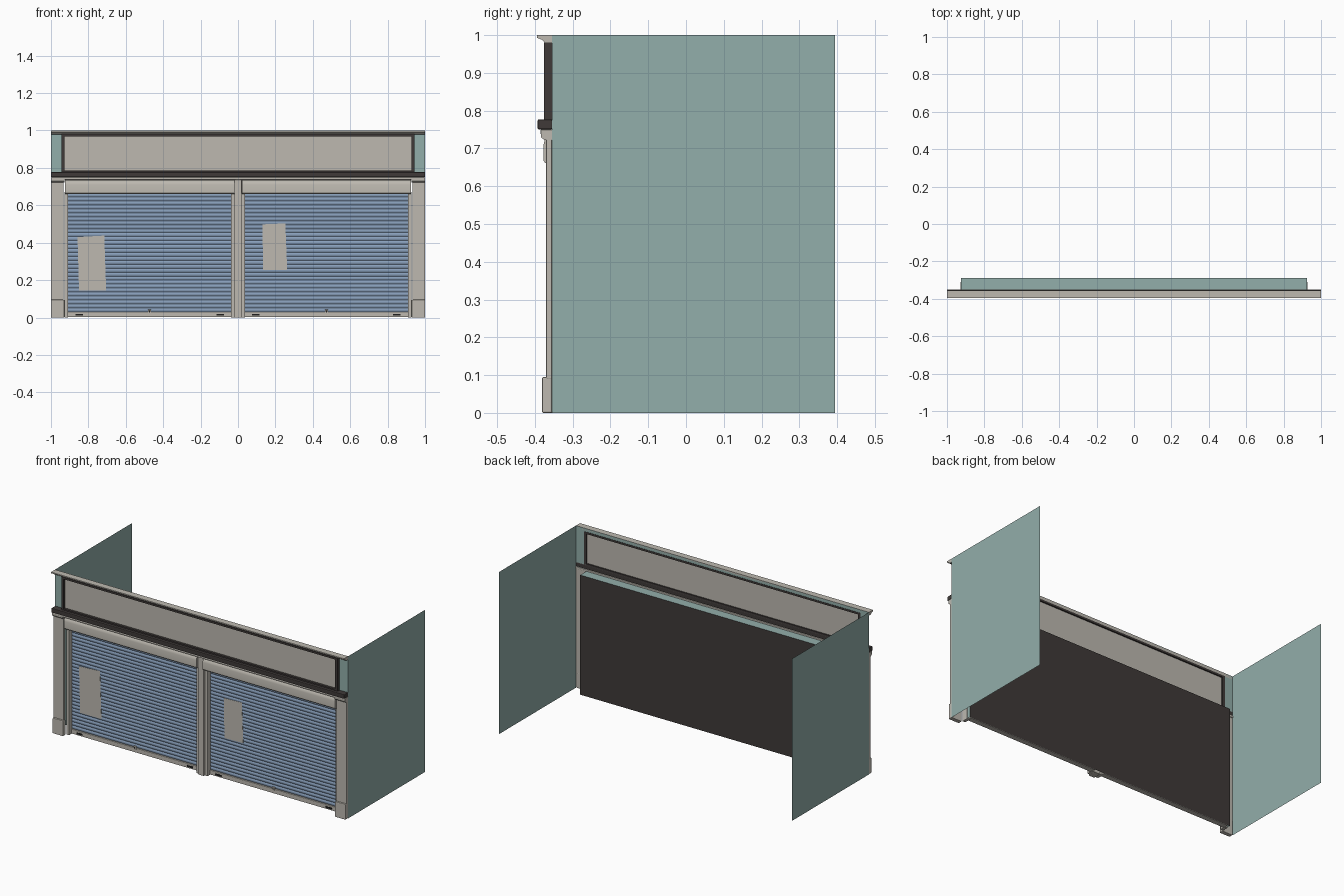
import bpy, bmesh, math

if "Cube" in bpy.data.objects:
    bpy.data.objects.remove(bpy.data.objects["Cube"])


def material(name, rgb):
    m = bpy.data.materials.new(name)
    m.diffuse_color = (*rgb, 1)
    m.use_nodes = True
    m.node_tree.nodes["Principled BSDF"].inputs["Base Color"].default_value = m.diffuse_color
    return m


STONE = material("warm_grey", (0.51, 0.485, 0.435))
TEAL = material("teal_wall", (0.29, 0.425, 0.405))
BLUE = material("shutter_blue", (0.25, 0.35, 0.50))
DARK = material("charcoal", (0.05, 0.042, 0.04))
BLACK = material("slot_black", (0.012, 0.012, 0.012))


def make(name, verts, faces, mat, closed=True):
    me = bpy.data.meshes.new(name)
    me.from_pydata(verts, [], faces)
    if closed:
        bm = bmesh.new()
        bm.from_mesh(me)
        bmesh.ops.recalc_face_normals(bm, faces=bm.faces)
        bm.to_mesh(me)
        bm.free()
    me.materials.append(mat)
    ob = bpy.data.objects.new(name, me)
    bpy.context.collection.objects.link(ob)
    return ob


def smooth(ob):
    bpy.ops.object.select_all(action='DESELECT')
    bpy.context.view_layer.objects.active = ob
    ob.select_set(True)
    bpy.ops.object.shade_smooth_by_angle(angle=math.radians(35))


def extrude_x(name, profile, x0, x1, mat, closed=True):
    """Sweep a (y, z) profile along x; closed profiles get end caps."""
    n = len(profile)
    verts = [(x, y, z) for x in (x0, x1) for y, z in profile]
    faces = [(i, n + i, n + (i + 1) % n, (i + 1) % n)
             for i in range(n if closed else n - 1)]
    if closed:
        faces += [tuple(range(n)), tuple(range(n, 2 * n))]
    return make(name, verts, faces, mat, closed)


def box(name, x0, x1, y0, y1, z0, z1, mat, bevel=0):
    ob = extrude_x(name, [(y0, z0), (y1, z0), (y1, z1), (y0, z1)], x0, x1, mat)
    if bevel:
        b = ob.modifiers.new("soft_edge", 'BEVEL')
        b.width = bevel
        b.segments = 2
    return ob


def panel(name, x0, x1, y, z0, z1, mat):
    return make(name, [(x0, y, z0), (x1, y, z0), (x1, y, z1), (x0, y, z1)],
                [(0, 1, 2, 3)], mat, False)


WALL = -0.355     # front edge of the side walls
CURTAIN = -0.319  # depth of the shutter joints

# Side walls, upper wall strips, pilasters
for s, side in ((-1, "left"), (1, "right")):
    f = [(0, 1, 2, 3)] if s > 0 else [(3, 2, 1, 0)]
    make(side + "_side_wall", [(s, WALL, 0), (s, 0.395, 0), (s, 0.395, 1), (s, WALL, 1)],
         f, TEAL, False)
    a, b = sorted((s * 0.935, s * 1.0))
    panel(side + "_upper_wall", a, b, WALL, 0.75, 1, TEAL)
    a, b = sorted((s * 0.932, s * 1.0))
    box(side + "_pilaster", a, b, -0.37, WALL, 0.09, 0.74, STONE, 0.002)
    a, b = sorted((s * 0.928, s * 1.0))
    box(side + "_pilaster_base", a, b, -0.381, WALL, 0, 0.095, STONE, 0.004)
    extrude_x(side + "_capital", [(WALL, 0.74), (-0.384, 0.74), (-0.384, 0.73),
                                  (-0.375, 0.722), (WALL, 0.722)], a, b, STONE)
panel("wall_above_sign", -0.935, 0.935, WALL, 0.975, 1, TEAL)

# Top cornice, ledge and the moulding beneath it
extrude_x("cornice", [(WALL, 1), (-0.395, 1), (-0.395, 0.993), (-0.382, 0.988),
                      (-0.372, 0.979), (WALL, 0.979)], -1, 1, STONE)
box("ledge", -1, 1, -0.393, WALL + 0.001, 0.75, 0.777, DARK, 0.004)
box("ledge_moulding", -1, 1, -0.385, -0.35, 0.737, 0.75, STONE, 0.002)

# Sign board with dark frame
panel("sign_board", -0.93, 0.93, -0.361, 0.777, 0.975, STONE)
for s in (-1, 1):
    a, b = sorted((s * 0.927, s * 0.943))
    box("sign_frame_side", a, b, -0.376, WALL + 0.002, 0.777, 0.98, DARK)
box("sign_frame_top", -0.927, 0.927, -0.376, WALL + 0.002, 0.968, 0.98, DARK)
box("sign_frame_bottom", -0.927, 0.927, -0.376, WALL + 0.002, 0.775, 0.785, DARK)

# Shallow backing recess: dark back, teal top and ends, open front and bottom
X, Y0, Y1, Z0, Z1 = 0.925, -0.35, -0.29, 0.002, 0.74
recess = make("backing_box",
              [(-X, Y0, Z0), (X, Y0, Z0), (X, Y0, Z1), (-X, Y0, Z1),
               (-X, Y1, Z0), (X, Y1, Z0), (X, Y1, Z1), (-X, Y1, Z1)],
              [(5, 4, 7, 6), (3, 2, 6, 7), (1, 5, 6, 2), (4, 0, 3, 7)],
              TEAL, False)
recess.data.materials.append(DARK)
for p in recess.data.polygons:
    if p.normal.y > 0.5:
        p.material_index = 1

# Centre post
box("centre_post", -0.02, 0.02, -0.362, -0.31, 0, 0.737, STONE, 0.004)

# Two roller shutter bays, each slat a shallow bulge
SLATS, LOW, HIGH, SEG, DEPTH = 30, 0.03, 0.665, 4, 0.004
slat_profile = []
for i in range(SLATS * SEG + 1):
    t = (i % SEG) / SEG
    slat_profile.append((CURTAIN - DEPTH * 4 * t * (1 - t),
                         LOW + (HIGH - LOW) * i / (SLATS * SEG)))
FRONT = CURTAIN - DEPTH

for x0, x1, side in ((-0.928, -0.018, "left"), (0.018, 0.928, "right")):
    smooth(extrude_x(side + "_shutter", slat_profile, x0 + 0.01, x1 - 0.01, BLUE, False))
    box(side + "_shutter_bottom_bar", x0 + 0.014, x1 - 0.014, FRONT - 0.005, -0.295,
        0.003, 0.03, STONE, 0.002)
    smooth(extrude_x(side + "_shutter_housing",
                     [(-0.315, 0.735), (-0.358, 0.735), (-0.367, 0.731), (-0.374, 0.722),
                      (-0.377, 0.71), (-0.377, 0.667), (-0.372, 0.661), (-0.315, 0.661)],
                     x0 + 0.004, x1 - 0.002, STONE))
    for a, b in ((x0, x0 + 0.02), (x1 - 0.02, x1)):
        box(side + "_guide_rail", a, b, -0.35, -0.31, 0, 0.67, STONE, 0.002)
    mid = (x0 + x1) / 2
    box(side + "_lock", mid - 0.009, mid + 0.009, FRONT - 0.009, FRONT, 0.023, 0.042,
        STONE, 0.002)
    box(side + "_lock_slot", mid - 0.003, mid + 0.003, FRONT - 0.010, FRONT - 0.008,
        0.027, 0.038, BLACK)
    for c in (mid - 0.377, mid + 0.377):
        box(side + "_handle_slot", c - 0.02, c + 0.02, FRONT - 0.0075, FRONT - 0.004,
            0.01, 0.02, BLACK)

# Paper notices stuck on the shutters
NOTICES = {
    "left_notice": [(-0.85, 0.145), (-0.705, 0.145), (-0.715, 0.438), (-0.858, 0.43)],
    "right_notice": [(0.135, 0.253), (0.263, 0.255), (0.253, 0.503), (0.13, 0.498)],
}
for name, corners in NOTICES.items():
    verts = [(x, y, z) for y in (FRONT - 0.0015, FRONT - 0.0002) for x, z in corners]
    faces = [(0, 1, 2, 3), (7, 6, 5, 4)] + [(i, i + 4, (i + 1) % 4 + 4, (i + 1) % 4)
                                           for i in range(4)]
    make(name, verts, faces, STONE)
